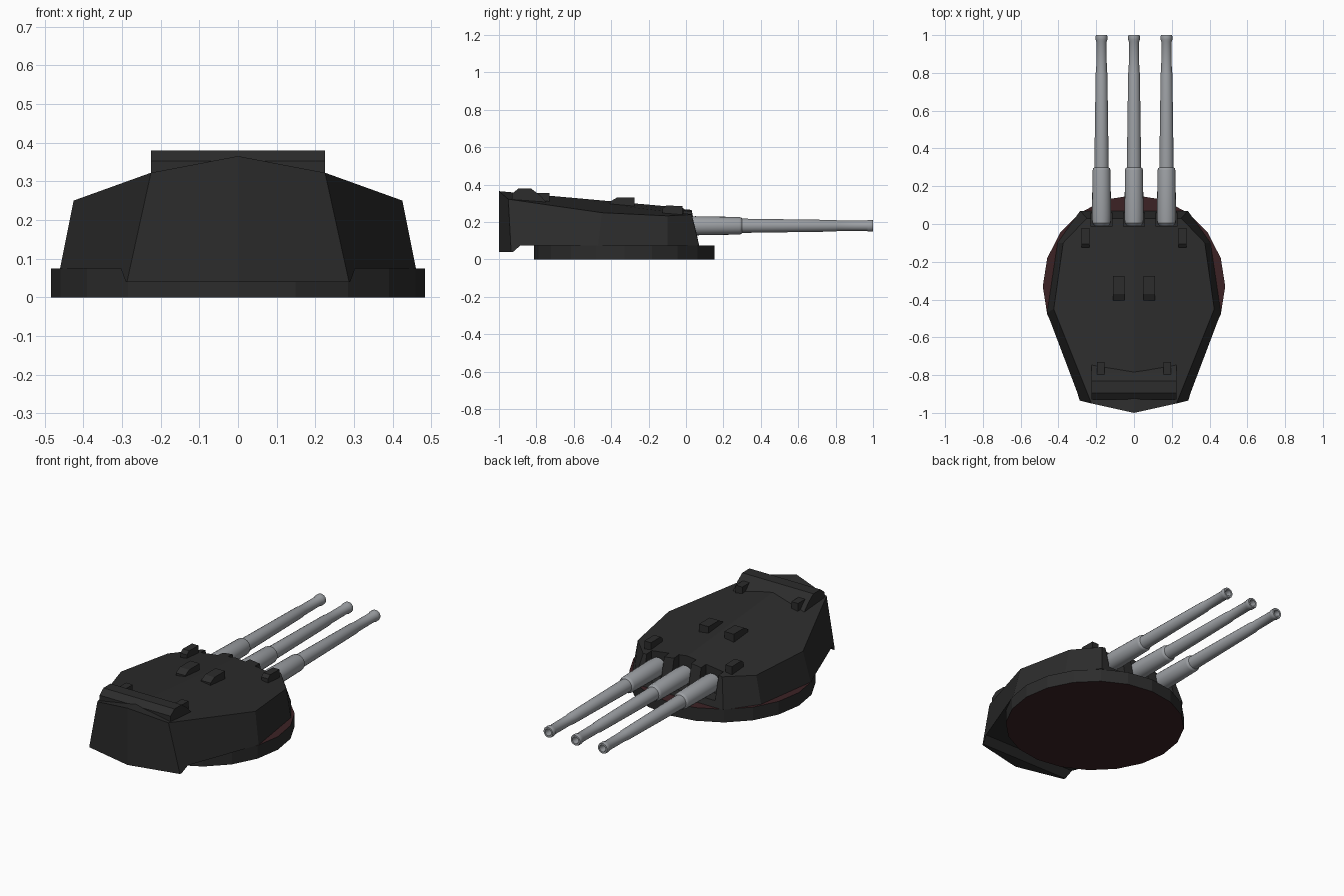
import bpy, bmesh
from math import pi, sin, cos, radians

cube = bpy.data.objects.get("Cube")
if cube:
    bpy.data.objects.remove(cube)


def material(name, rgb):
    m = bpy.data.materials.new(name)
    m.use_nodes = True
    m.diffuse_color = (*rgb, 1)
    m.node_tree.nodes["Principled BSDF"].inputs["Base Color"].default_value = (*rgb, 1)
    return m


black = material("black_armour", (0.025, 0.025, 0.025))
red = material("dark_red_deck", (0.045, 0.016, 0.018))
grey = material("gun_grey", (0.33, 0.345, 0.365))


def make(name, bm, *mats):
    bmesh.ops.recalc_face_normals(bm, faces=bm.faces)
    mesh = bpy.data.meshes.new(name)
    bm.to_mesh(mesh)
    bm.free()
    ob = bpy.data.objects.new(name, mesh)
    bpy.context.collection.objects.link(ob)
    for m in mats:
        mesh.materials.append(m)
    return ob


def activate(ob):
    bpy.ops.object.select_all(action='DESELECT')
    ob.select_set(True)
    bpy.context.view_layer.objects.active = ob


def extrude_x(name, profile, x, half, mat):
    """Extrude a (y, z) profile sideways about x."""
    bm = bmesh.new()
    a, b = ([bm.verts.new((x + s * half, y, z)) for y, z in profile] for s in (-1, 1))
    bm.faces.new(a)
    bm.faces.new(b)
    n = len(profile)
    for i in range(n):
        j = (i + 1) % n
        bm.faces.new((a[i], a[j], b[j], b[i]))
    return make(name, bm, mat)


def box(y0, y1, z0, z1):
    return [(y0, z0), (y1, z0), (y1, z1), (y0, z1)]


def lathe_y(name, profile, x, z, sides, mat):
    """Turn a (radius, y) profile round an axis along y."""
    bm = bmesh.new()
    rings = []
    for r, y in profile:
        rings.append([bm.verts.new((x + r * cos(2 * pi * k / sides), y,
                                    z + r * sin(2 * pi * k / sides))) for k in range(sides)])
    for p, q in zip(rings, rings[1:]):
        for k in range(sides):
            m = (k + 1) % sides
            bm.faces.new((p[k], p[m], q[m], q[k]))
    bm.faces.new(rings[0])
    bm.faces.new(rings[-1])
    ob = make(name, bm, mat)
    activate(ob)
    bpy.ops.object.shade_smooth_by_angle(angle=radians(35))
    return ob


# Round base with red top and bottom
bm = bmesh.new()
base_z = 0.075
rings = [[bm.verts.new((0.483 * cos(k * pi / 10), -0.33 + 0.483 * sin(k * pi / 10), z))
          for k in range(20)] for z in (0, base_z)]
for ring in rings:
    bm.faces.new(ring).material_index = 1
for k in range(20):
    m = (k + 1) % 20
    bm.faces.new((rings[0][k], rings[0][m], rings[1][m], rings[1][k]))
make("turret_base", bm, black, red)

# Armoured house: one half, mirrored
bm = bmesh.new()
top = [bm.verts.new(p) for p in (
    (0, -1, 0.365), (0.225, -0.95, 0.322), (0.425, -0.45, 0.25),
    (0.375, -0.1, 0.233), (0.25, 0.03, 0.24), (0, 0.03, 0.272))]
low = [bm.verts.new(p) for p in (
    (0, -1, 0.04), (0.287, -0.935, 0.04), (0.46, -0.47, base_z),
    (0.405, -0.1, base_z), (0.285, 0.07, base_z), (0, 0.07, base_z))]
step = [bm.verts.new(p) for p in (
    (0, -0.925, 0.04), (0.29, -0.925, 0.04), (0.303, -0.885, base_z), (0, -0.885, base_z))]
bm.faces.new(top)
for i in range(5):
    side = [top[i], top[i + 1], low[i + 1], low[i]]
    if i == 1:
        side[3:] = [step[2], step[1], low[1]]
    bm.faces.new(side)
bm.faces.new((low[0], low[1], step[1], step[0]))
bm.faces.new((step[0], step[1], step[2], step[3]))
bm.faces.new((step[3], step[2], *low[2:]))
house = make("armoured_house", bm, black)
activate(house)
mod = house.modifiers.new("mirror", 'MIRROR')
mod.merge_threshold = 0.0005
bpy.ops.object.modifier_apply(modifier=mod.name)

# Guns and the slots they elevate through
gun_profile = [(0.036, -0.01), (0.049, 0.005), (0.051, 0.05), (0.047, 0.285), (0.044, 0.295),
               (0.038, 0.3), (0.031, 0.8), (0.028, 0.81), (0.027, 0.965), (0.031, 0.975),
               (0.031, 0.995), (0.029, 1.0), (0.019, 1.0), (0.017, 0.94)]
for label, x in (("right", -0.172), ("centre", 0), ("left", 0.172)):
    cutter = extrude_x("slot_cutter", box(-0.014, 0.2, 0.11, 0.5), x, 0.055, black)
    activate(house)
    mod = house.modifiers.new("slot", 'BOOLEAN')
    mod.operation = 'DIFFERENCE'
    mod.solver = 'EXACT'
    mod.object = cutter
    bpy.ops.object.modifier_apply(modifier=mod.name)
    bpy.data.objects.remove(cutter)
    lathe_y(label + "_gun", gun_profile, x, 0.18, 20, grey)

# Rangefinder hood across the rear roof
extrude_x("rangefinder_hood", [(-0.93, 0.3), (-0.93, 0.352), (-0.895, 0.38), (-0.83, 0.38),
                               (-0.785, 0.347), (-0.735, 0.295)], 0, 0.225, black)

# Paired roof fittings
for label, s in (("right", -1), ("left", 1)):
    extrude_x(label + "_hood_block", box(-0.8, -0.73, 0.29, 0.355), s * 0.176, 0.021, black)
    extrude_x(label + "_roof_hatch", [(-0.405, 0.28), (-0.405, 0.31), (-0.37, 0.33),
                                      (-0.275, 0.33), (-0.275, 0.28)], s * 0.08, 0.03, black)
    extrude_x(label + "_sight_hood", [(-0.125, 0.23), (-0.125, 0.272), (-0.105, 0.288),
                                      (-0.02, 0.286), (-0.02, 0.22)], s * 0.256, 0.021, black)
